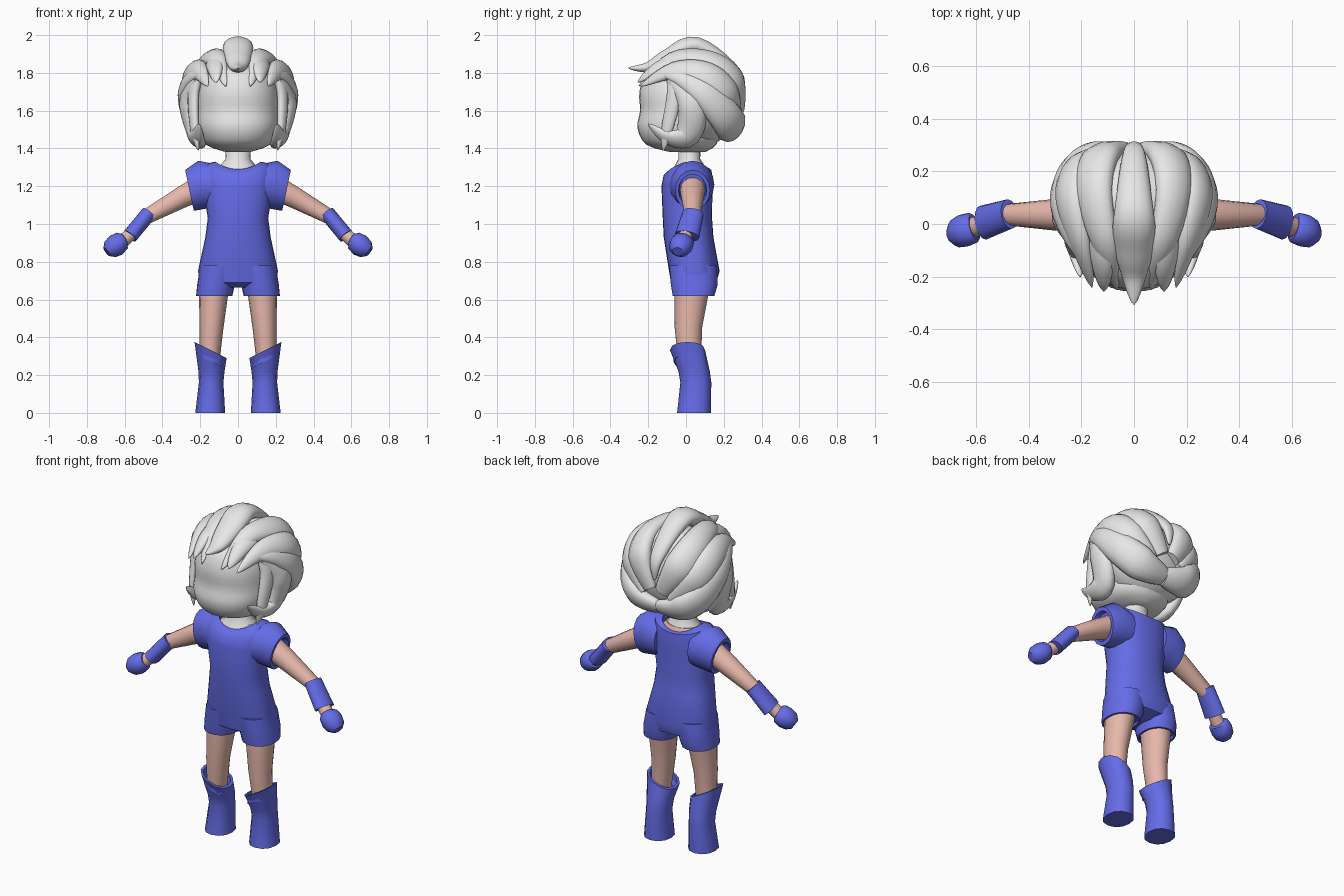
import bpy, bmesh, math
from mathutils import Vector

if "Cube" in bpy.data.objects:
    bpy.data.objects.remove(bpy.data.objects["Cube"])


def material(name, red, green, blue):
    mat = bpy.data.materials.new(name)
    mat.use_nodes = True
    mat.diffuse_color = (red, green, blue, 1)
    shader = mat.node_tree.nodes["Principled BSDF"]
    shader.inputs["Base Color"].default_value = mat.diffuse_color
    return mat


WHITE = material("pale_grey", .8, .8, .8)
BLUE = material("suit_blue", .13, .15, .8)
SKIN = material("skin", .8, .48, .41)


def rounded(value, power):
    """Signed power that turns a circle into a squarer superellipse."""
    return math.copysign(abs(value) ** (2 / power), value)


def loft(name, rings, mat, sides=16, power=2, flip=1, angle=45):
    """Skin a list of (centre, axis_a, axis_b, side_lift) rings, capped at both ends."""
    bm = bmesh.new()
    loops = []
    for centre, axis_a, axis_b, lift in rings:
        loop = []
        for i in range(sides):
            turn = math.tau * i / sides
            ca = rounded(math.cos(turn), power)
            sa = rounded(math.sin(turn), power)
            point = Vector(centre) + Vector(axis_a) * ca + Vector(axis_b) * sa
            loop.append(bm.verts.new((point.x * flip, point.y, point.z + lift * ca * ca)))
        loops.append(loop)
    for lower, upper in zip(loops, loops[1:]):
        for i in range(sides):
            bm.faces.new((lower[i - 1], lower[i], upper[i], upper[i - 1]))
    bm.faces.new(loops[0])
    bm.faces.new(loops[-1])
    bmesh.ops.recalc_face_normals(bm, faces=bm.faces)
    mesh = bpy.data.meshes.new(name)
    bm.to_mesh(mesh)
    bm.free()
    mesh.materials.append(mat)
    obj = bpy.data.objects.new(name, mesh)
    bpy.context.collection.objects.link(obj)
    bpy.ops.object.select_all(action='DESELECT')
    obj.select_set(True)
    bpy.context.view_layer.objects.active = obj
    bpy.ops.object.shade_smooth_by_angle(angle=math.radians(angle))


def upright(profile, x=0, lean=0, scoop=0):
    """Level rings from (z, half width, front y, back y); scoop lifts the sides of a neckline."""
    return [((x + lean * z, (front + back) / 2, z), (half, 0, 0), (0, (back - front) / 2, 0),
             scoop * max(0, z - 1.25)) for z, half, front, back in profile]


def tube(path, facing):
    """Rings along (x, y, z, half width, half thickness); facing gives the thickness direction."""
    points = [Vector(p[:3]) for p in path]
    rings = []
    for i, (point, row) in enumerate(zip(points, path)):
        along = points[min(i + 1, len(points) - 1)] - points[max(i - 1, 0)]
        side = along.cross(facing(point)).normalized()
        out = side.cross(along).normalized()
        rings.append((point, side * row[3], out * row[4], 0))
    return rings


def smooth_path(path, steps=5):
    """Catmull-Rom resampling of every component."""
    out = []
    last = len(path) - 1
    for i in range(last):
        near = (path[max(i - 1, 0)], path[i], path[i + 1], path[min(i + 2, last)])
        for s in range(steps):
            t = s / steps
            out.append([b + t / 2 * (c - a + t * (2 * a - 5 * b + 4 * c - d
                                                  + t * (3 * b - a - 3 * c + d)))
                        for a, b, c, d in zip(*near)])
    return out + [path[-1]]


def lock(name, width, path, flip=1, root=.5):
    """Wavy lock of hair: swells from its root and narrows to a tip."""
    rows = smooth_path(path)
    for i, row in enumerate(rows):
        t = i / (len(rows) - 1)
        half = width * min(1, root + 2 * t) * (1 - t ** 3) + .003
        rows[i] = (*row, half, half * .62)
    loft(name, tube(rows, lambda p: p - Vector((0, .04, 1.66))), WHITE, 14, flip=flip, angle=60)


# Head with full cheeks, neck and upper chest
head = [(1.38, .06, -.08, .1), (1.42, .17, -.21, .16), (1.51, .213, -.257, .19),
        (1.6, .215, -.243, .2), (1.7, .21, -.247, .2), (1.8, .175, -.21, .18),
        (1.86, .1, -.12, .12)]
loft("head", upright(smooth_path(head, 3)), WHITE, 32, 2.2, angle=60)
loft("neck", upright([(1.29, .11, -.07, .11), (1.345, .065, -.04, .075),
                      (1.45, .07, -.04, .08)]), WHITE, 20)
loft("chest", upright([(1.2, .15, -.1, .12), (1.27, .14, -.085, .12),
                       (1.31, .1, -.05, .1)]), SKIN, 20)

# One-piece suit: body with a scooped neckline
body = [(.665, .12, -.04, .1), (.69, .2, -.08, .16), (.75, .212, -.09, .178),
        (.93, .173, -.118, .145), (1.03, .16, -.123, .138), (1.2, .185, -.13, .14),
        (1.26, .185, -.118, .138), (1.285, .165, -.09, .135), (1.29, .12, -.07, .115),
        (1.24, .11, -.06, .1)]
loft("suit_body", upright(body, scoop=1), BLUE, 28, 2.3)

# Hair: a rounded base with a central crest
arc = [math.pi * (i + .5) / 12 for i in range(12)]
loft("hair_base", upright([(1.66 - .25 * math.cos(a), .29 * math.sin(a), .08 - .2 * math.sin(a),
                            .08 + .205 * math.sin(a)) for a in arc]), WHITE, 24, angle=60)
lock("crest_lock", .088, [(0, .3, 1.67), (0, .27, 1.8), (0, .06, 1.945), (0, -.1, 1.88),
                          (0, -.2, 1.83), (0, -.305, 1.825)], root=.05)

for flip, side in ((1, "left_"), (-1, "right_")):
    # Locks swept over the head, mirrored
    lock(side + "upper_lock", .085, [(.04, .28, 1.6), (.13, .25, 1.76), (.15, .12, 1.86),
                                     (.11, -.08, 1.87), (.065, -.25, 1.73)], flip)
    lock(side + "temple_lock", .085, [(.1, .26, 1.55), (.21, .21, 1.69), (.24, .1, 1.79),
                                      (.205, -.07, 1.81), (.16, -.24, 1.73)], flip)
    lock(side + "fringe_lock", .05, [(.13, 0, 1.87), (.12, -.14, 1.83), (.115, -.255, 1.75)], flip)
    lock(side + "back_roll", .095, [(0, .25, 1.49), (.13, .245, 1.51), (.225, .2, 1.58),
                                    (.27, .1, 1.69), (.25, -.02, 1.77), (.2, -.14, 1.8)], flip)
    lock(side + "side_curl", .075, [(.22, -.07, 1.78), (.265, .03, 1.64), (.225, .01, 1.47),
                                    (.215, -.1, 1.46), (.205, -.2, 1.53)], flip)
    lock(side + "cheek_lock", .042, [(.19, -.08, 1.83), (.235, -.06, 1.7), (.23, -.1, 1.5),
                                     (.21, -.12, 1.39)], flip)

    # Short sleeve with a turned-in opening
    loft(side + "sleeve", [
        ((.11, .025, 1.2), (0, 0, .115), (0, .12, 0), 0),
        ((.19, .035, 1.208), (.02, 0, .127), (0, .115, 0), 0),
        ((.257, .035, 1.178), (.023, 0, .108), (0, .092, 0), 0),
        ((.257, .035, 1.178), (.018, 0, .085), (0, .075, 0), 0),
        ((.225, .035, 1.185), (.016, 0, .08), (0, .07, 0), 0)], BLUE, flip=flip)

    # Arm, wrist cuff and mitten hand
    arm = [(.2, .035, 1.19, .068, .068), (.3, .035, 1.14, .06, .058), (.49, .035, 1.035, .04, .04),
           (.57, 0, .945, .036, .036), (.63, -.02, .89, .042, .036)]
    cuff = [(.49, .03, 1.035, .04, .03), (.474, .037, 1.055, .045, .036),
            (.472, .038, 1.057, .057, .042), (.572, .005, .936, .066, .042),
            (.57, .005, .94, .045, .03)]
    hand = [(.606, -.012, .915, .05, .038), (.615, -.015, .91, .06, .052),
            (.645, -.025, .888, .063, .06), (.675, -.036, .868, .055, .052),
            (.695, -.042, .853, .03, .028)]
    for name, path, mat in (("arm", arm, SKIN), ("cuff", cuff, BLUE), ("hand", hand, BLUE)):
        loft(side + name, tube(path, lambda p: Vector((1, 0, 1))), mat, 14, flip=flip)

    # Suit leg, bare leg and boot with a slanted rim
    suit_leg = [(.64, .085, -.06, .14), (.62, .085, -.06, .14), (.62, .096, -.072, .152),
                (.68, .1, -.082, .17), (.78, .1, -.09, .165)]
    loft(side + "suit_leg", upright(suit_leg, .227, -.163), BLUE, 18, 2.2, flip)
    leg = [(.66, .08, -.06, .125), (.45, .063, -.06, .085), (.25, .052, -.04, .08)]
    loft(side + "leg", upright(leg, .167, -.06), SKIN, 16, 2, flip)
    foot = [(0, .079, -.047, .132), (.16, .065, -.03, .134), (.22, .069, -.04, .126)]
    rim = [((.145, .008, .333 - drop), (.085 * k, 0, .0425 * k), (0, .093 * k, 0), 0)
           for k, drop in ((1, 0), (.84, 0), (.8, .06))]
    loft(side + "boot", upright(foot, .147, -.03) + rim, BLUE, 12, 2.2, flip)
